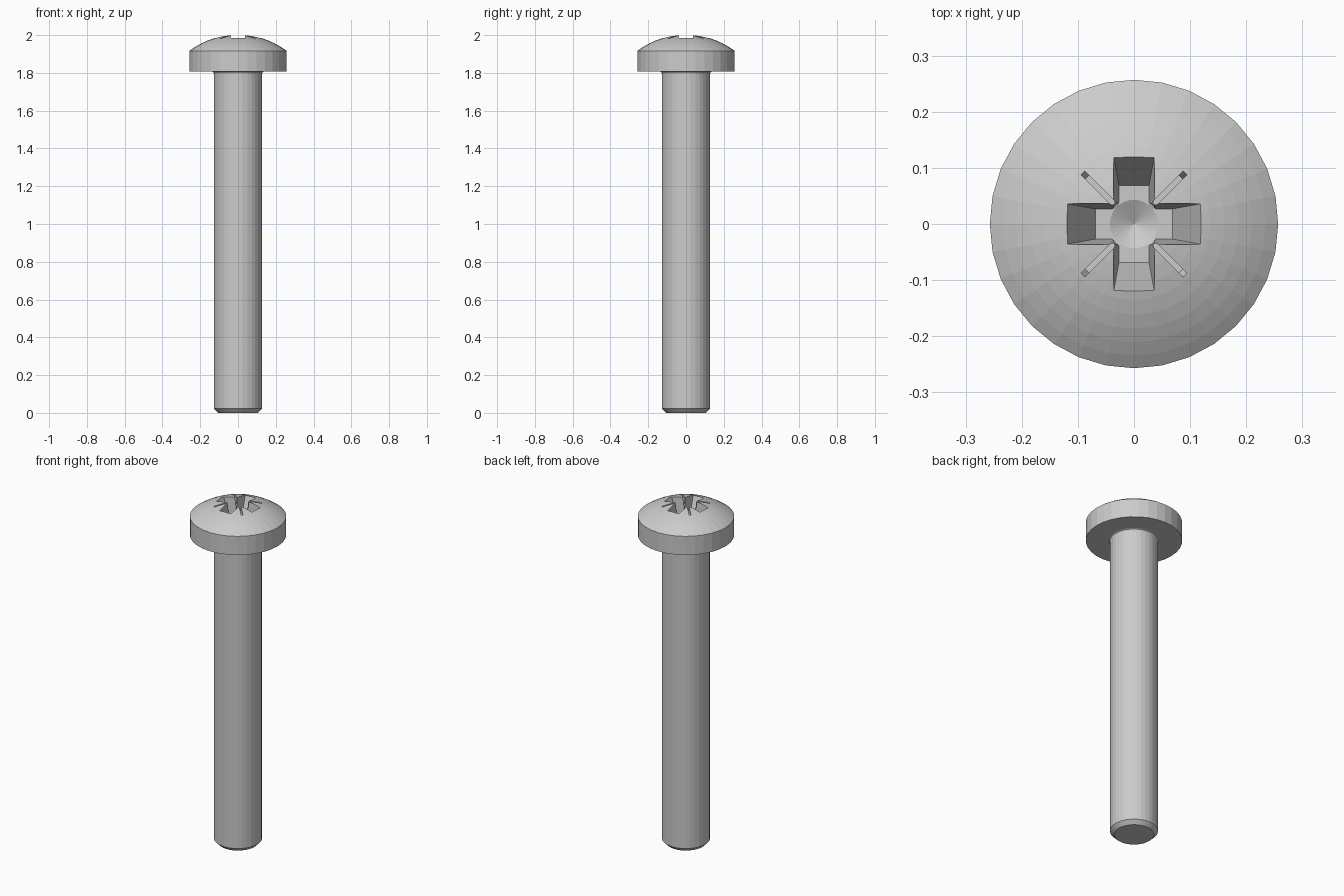
import bpy, bmesh, math
from mathutils import Matrix

if "Cube" in bpy.data.objects:
    bpy.data.objects.remove(bpy.data.objects["Cube"])

SIDES = 32


def make_object(name, bm):
    bmesh.ops.recalc_face_normals(bm, faces=bm.faces[:])
    mesh = bpy.data.meshes.new(name)
    bm.to_mesh(mesh)
    bm.free()
    ob = bpy.data.objects.new(name, mesh)
    bpy.context.collection.objects.link(ob)
    return ob


def lathe(name, profile):
    """Spin an (r, z) profile that starts and ends on the axis."""
    bm = bmesh.new()
    verts = [bm.verts.new((r, 0, z)) for r, z in profile]
    edges = [bm.edges.new(p) for p in zip(verts, verts[1:])]
    bmesh.ops.spin(bm, geom=verts + edges, cent=(0, 0, 0), axis=(0, 0, 1),
                   angle=math.tau, steps=SIDES)
    bmesh.ops.remove_doubles(bm, verts=bm.verts[:], dist=1e-5)
    return make_object(name, bm)


def tapered_box(name, bottom, top, angle):
    """Frustum cutter; bottom and top are (x0, x1, half_width, z)."""
    bm = bmesh.new()
    rings = []
    for x0, x1, w, z in (bottom, top):
        rings.append([bm.verts.new(c) for c in
                      ((x0, -w, z), (x1, -w, z), (x1, w, z), (x0, w, z))])
    lo, hi = rings
    bm.faces.new(lo)
    bm.faces.new(hi)
    for i in range(4):
        j = (i + 1) % 4
        bm.faces.new((lo[i], lo[j], hi[j], hi[i]))
    bm.transform(Matrix.Rotation(angle, 4, 'Z'))
    return make_object(name, bm)


# Screw body: chamfered tip, shank, small fillet, flat-sided head, domed top
head_r, rim_z, apex_z = 0.257, 1.917, 2.0025
rise = apex_z - rim_z
ball_r = (head_r ** 2 + rise ** 2) / (2 * rise)
sweep = math.asin(head_r / ball_r)
profile = [(0, 0), (0.106, 0), (0.128, 0.022), (0.128, 1.797),
           (0.131, 1.804), (0.136, 1.807), (head_r, 1.807)]
RINGS = 10
for i in range(RINGS + 1):
    a = sweep * (1 - i / RINGS)
    profile.append((ball_r * math.sin(a), apex_z - ball_r * (1 - math.cos(a))))
screw = lathe("screw", profile)

# Cross recess arms
cutters = []
for k in range(2):
    cutters.append(tapered_box("recess_arm_cutter", (-0.069, 0.069, 0.027, 1.86),
                               (-0.133, 0.133, 0.0385, 2.02), k * math.pi / 2))

# Round core with conical floor
cutters.append(lathe("recess_core_cutter", [(0, 1.838), (0.047, 1.862),
                                            (0.049, 2.02), (0, 2.02)]))

# Thin diagonal marker slits
for k in range(4):
    cutters.append(tapered_box("slit_cutter", (0.02, 0.118, 0.005, 1.955),
                               (0.02, 0.144, 0.005, 2.02),
                               math.pi / 4 + k * math.pi / 2))

# Cut the recess into the head
bpy.context.view_layer.objects.active = screw
for c in cutters:
    c.hide_render = True
    mod = screw.modifiers.new("recess", 'BOOLEAN')
    mod.operation = 'DIFFERENCE'
    mod.solver = 'EXACT'
    mod.object = c
    bpy.ops.object.modifier_apply(modifier=mod.name)
for c in cutters:
    bpy.data.objects.remove(c)
